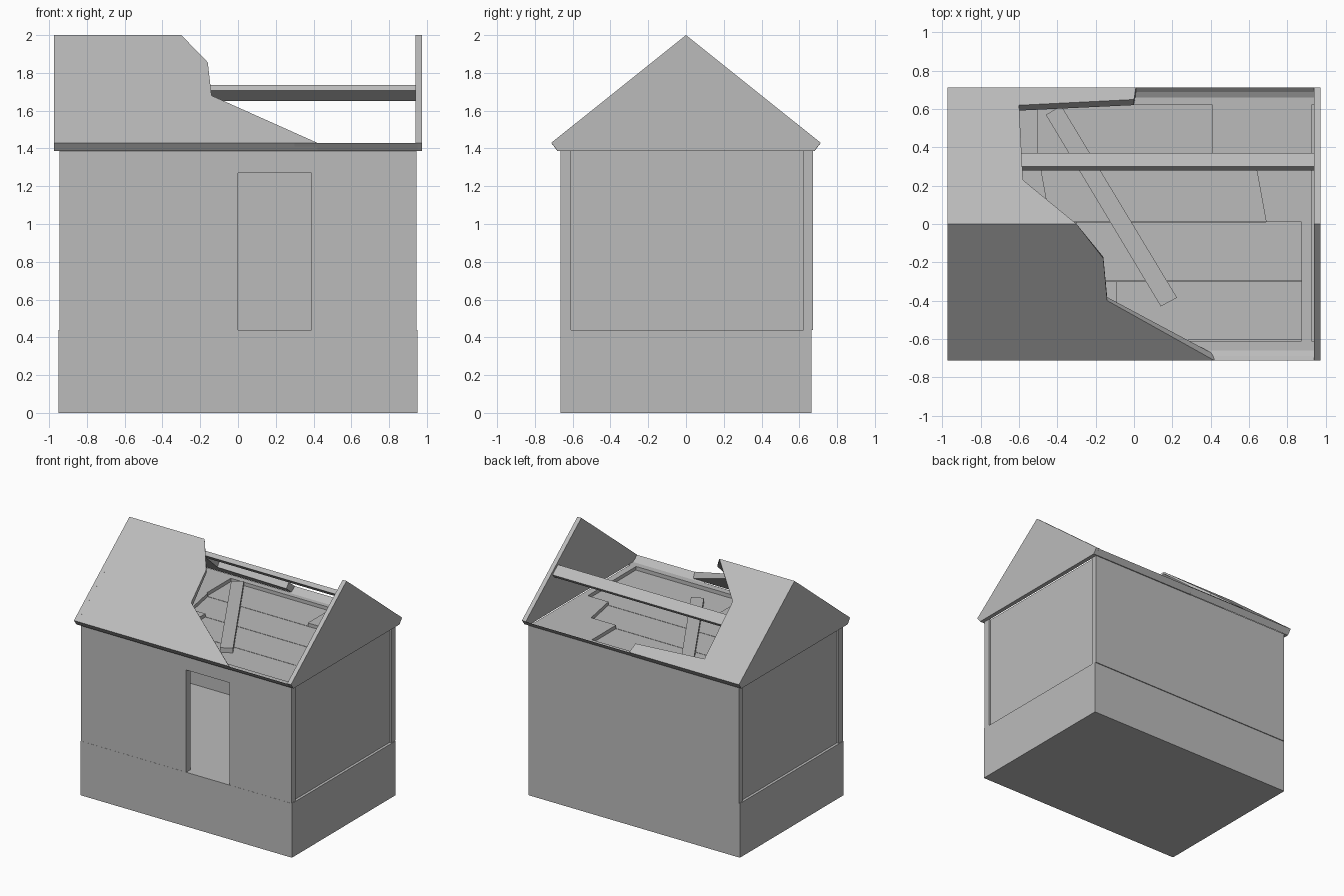
import bpy, bmesh
from mathutils import Vector

cube = bpy.data.objects.get("Cube")
if cube:
    bpy.data.objects.remove(cube, do_unlink=True)

GREY = (0.5, 0.5, 0.5, 1.0)
mat = bpy.data.materials.new("plain grey")
mat.use_nodes = True
mat.diffuse_color = GREY
bsdf = next(n for n in mat.node_tree.nodes if n.type == 'BSDF_PRINCIPLED')
bsdf.inputs["Base Color"].default_value = GREY


def loft(name, lower, upper):
    """Closed solid between two matching outlines."""
    bm = bmesh.new()
    a = [bm.verts.new(p) for p in lower]
    b = [bm.verts.new(p) for p in upper]
    n = len(a)
    bm.faces.new(a)
    bm.faces.new(b)
    for i in range(n):
        j = (i + 1) % n
        bm.faces.new((a[i], a[j], b[j], b[i]))
    bmesh.ops.recalc_face_normals(bm, faces=bm.faces)
    mesh = bpy.data.meshes.new(name)
    bm.to_mesh(mesh)
    bm.free()
    mesh.materials.append(mat)
    obj = bpy.data.objects.new(name, mesh)
    bpy.context.collection.objects.link(obj)
    return obj


def slab(name, outline, z0, z1):
    return loft(name, [(x, y, z0) for x, y in outline], [(x, y, z1) for x, y in outline])


def box(name, x0, x1, y0, y1, z0, z1):
    return slab(name, [(x0, y0), (x1, y0), (x1, y1), (x0, y1)], z0, z1)


def along_x(name, profile, x0, x1):
    return loft(name, [(x0, y, z) for y, z in profile], [(x1, y, z) for y, z in profile])


FLOOR, WALL_TOP, EAVE, RIDGE = 0.44, 1.39, 0.713, 2.0

# Plinth, its top is the ground floor
box("plinth", -0.95, 0.95, -0.665, 0.665, 0, FLOOR)

# Long walls, the front one with a door opening
front = [(-0.945, FLOOR), (0, FLOOR), (0, 1.27), (0.39, 1.27), (0.39, FLOOR),
         (0.945, FLOOR), (0.945, WALL_TOP), (-0.945, WALL_TOP)]
loft("front_wall", [(x, -0.664, z) for x, z in front], [(x, -0.61, z) for x, z in front])
box("back_wall", -0.945, 0.945, 0.622, 0.672, FLOOR, WALL_TOP)

# End walls, set back between the long walls, and the gables above
gable = [(-EAVE, 1.43), (0, RIDGE), (EAVE, 1.43), (0.68, 1.387), (-0.68, 1.387)]
for side, s in (("left", 1), ("right", -1)):
    x0, x1 = sorted((s * 0.875, s * 0.928))
    box(side + "_end_wall", x0, x1, -0.61, 0.622, FLOOR, WALL_TOP)
    x0, x1 = sorted((s * 0.94, s * 0.975))
    along_x(side + "_gable", gable, x0, x1)


# Broken roof slopes, thin at the ridge and thicker at the eaves
def roof(name, outline):
    outer = [(x, y, RIDGE - 0.8 * abs(y)) for x, y in outline]
    inner = [(x, y * 0.955, 1.985 - 0.84 * abs(y)) for x, y in outline]
    loft(name, inner, outer)


roof("front_roof", [(-0.975, 0), (-0.975, -EAVE), (0.42, -EAVE), (-0.14, -0.4),
                    (-0.16, -0.18), (-0.3, 0)])
roof("back_roof", [(-0.975, 0), (-0.3, 0), (-0.58, 0.23), (-0.6, 0.62),
                   (0, 0.65), (0.01, EAVE), (-0.975, EAVE)])

# Eave boards left along the broken part
eave = [(EAVE, 1.428), (0.68, 1.387), (0.655, 1.387), (0.688, 1.405)]
along_x("back_eave", eave, 0, 0.95)
along_x("front_eave", [(-y, z) for y, z in eave], 0.3, 0.95)

# Purlin tilted with the back slope
top = Vector((0.30, 1.735))
down, inward = Vector((0.78, -0.625)), Vector((-0.625, -0.78))
along_x("purlin", [top, top + down * 0.09, top + down * 0.09 + inward * 0.035,
                   top + inward * 0.035], -0.6, 0.945)

# Attic floor: lower boards, and broken upper boards level with the wall tops
rows = [0.622, 0.31, 0.01, -0.3, -0.61]
left_ends = [(-0.5, -0.5), (-0.49, -0.435), (-0.3, -0.3), (-0.09, -0.09)]
right_ends = [(0.41, 0.41), (0.635, 0.69)]
for i in range(4):
    y1, y0 = rows[i], rows[i + 1]
    box(f"lower_board_{i + 1}", -0.875, 0.875, y0 + 0.004, y1, 1.335, 1.362)
    a, b = left_ends[i]
    slab(f"upper_board_right_{i + 1}", [(-0.875, y0), (b, y0), (a, y1), (-0.875, y1)],
         1.362, WALL_TOP)
    if i < len(right_ends):
        a, b = right_ends[i]
        slab(f"upper_board_left_{i + 1}", [(b, y0), (0.875, y0), (0.875, y1), (a, y1)],
             1.362, WALL_TOP)

# Fallen beam lying on the attic floor
slab("fallen_beam", [(-0.46, 0.57), (0.14, -0.43), (0.225, -0.385), (-0.38, 0.618)],
     1.362, 1.40)
